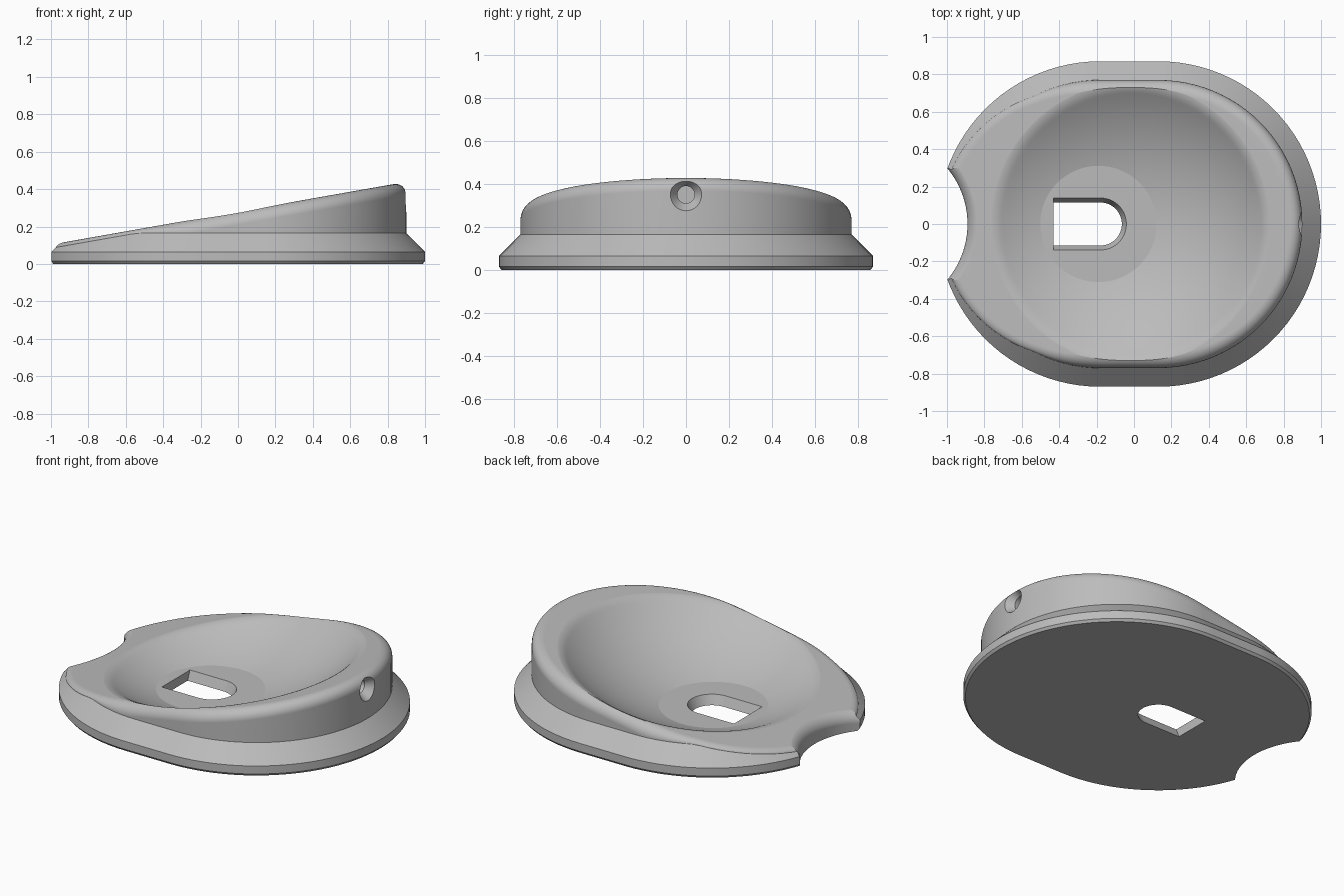
import bpy, bmesh, math
from mathutils import Matrix, Vector

if "Cube" in bpy.data.objects:
    bpy.data.objects.remove(bpy.data.objects["Cube"])

TILT = math.radians(10)
SLOPE = math.tan(TILT)
RADIUS, RIM_Z, STEP, FILLET = 0.87, 0.065, 0.1, 0.07
SEGS = 96


def top_z(x):
    return 0.28 + SLOPE * x


def loft(name, rings, matrix=Matrix(), floor=None):
    """Skin a stack of closed rings, cap both ends, optionally trim flat below floor."""
    bm = bmesh.new()
    rows = [[bm.verts.new(matrix @ Vector(p)) for p in ring] for ring in rings]
    n = len(rows[0])
    for low, high in zip(rows, rows[1:]):
        for i in range(n):
            j = (i + 1) % n
            bm.faces.new((low[i], low[j], high[j], high[i]))
    bm.faces.new(rows[0][::-1])
    bm.faces.new(rows[-1])
    bmesh.ops.remove_doubles(bm, verts=bm.verts, dist=1e-5)
    if floor is not None:
        cut = bmesh.ops.bisect_plane(bm, geom=bm.verts[:] + bm.edges[:] + bm.faces[:],
                                     plane_co=(0, 0, floor), plane_no=(0, 0, 1), clear_inner=True)
        edges = [g for g in cut["geom_cut"] if isinstance(g, bmesh.types.BMEdge)]
        bmesh.ops.contextual_create(bm, geom=edges)
    bmesh.ops.recalc_face_normals(bm, faces=bm.faces)
    mesh = bpy.data.meshes.new(name)
    bm.to_mesh(mesh)
    bm.free()
    obj = bpy.data.objects.new(name, mesh)
    bpy.context.collection.objects.link(obj)
    return obj


def lathe(name, profile, matrix, floor=None):
    turns = [2 * math.pi * i / SEGS for i in range(SEGS)]
    rings = [[(r * math.cos(t), r * math.sin(t), z) for t in turns] for r, z in profile]
    return loft(name, rings, matrix, floor)


# Body: one profile per direction around a stadium outline
def body_profile(cx, t):
    def at(d, z=None):
        x = cx + (RADIUS - d) * math.cos(t)
        return (x, (RADIUS - d) * math.sin(t), z)

    edge = STEP
    for _ in range(12):
        edge = min(STEP, top_z(at(edge)[0]) - RIM_Z - 0.02)
    drop = min(FILLET, top_z(at(edge)[0]) - RIM_Z - edge)
    width = 0.03 + 0.04 * drop / FILLET
    points = [at(0.012, 0), at(0, 0.015), at(0, RIM_Z), at(edge, RIM_Z + edge)]
    for k in range(13):
        a = math.pi / 2 * k / 12
        d = edge + width * (1 - math.cos(a))
        points.append(at(d, top_z(at(d)[0]) - drop * (1 - math.sin(a))))
    return points


half = SEGS // 2
columns = [body_profile(cx, start + math.pi * i / half)
           for cx, start in ((0.13, -math.pi / 2), (-0.18, math.pi / 2))
           for i in range(half + 1)]
body = loft("dish_body", list(zip(*columns)))

# Bowl: tilted spherical cutter with a softened rim and level floor
DEPTH, RIM = 0.98, 0.733
sphere = math.hypot(DEPTH, RIM)
last = math.asin((RIM - 0.035) / sphere)
bowl = []
for k in range(1, 31):
    a = last * k / 30
    bowl.append((sphere * math.sin(a), -sphere * math.cos(a)))
start, corner, end = Vector(bowl[-1]), Vector((RIM, -DEPTH)), Vector((RIM + 0.035, -DEPTH + 0.001))
for k in range(1, 9):
    u = k / 8
    bowl.append(tuple(start * (1 - u) ** 2 + corner * 2 * u * (1 - u) + end * u * u))
bowl.append((end.x, -0.3))
centre = Vector((-0.02, 0, top_z(-0.02))) + Vector((-math.sin(TILT), 0, math.cos(TILT))) * DEPTH
bowl_cutter = lathe("bowl_cutter", bowl,
                    Matrix.Translation(centre) @ Matrix.Rotation(-TILT, 4, "Y"), floor=0.058)

# Finger notch: cutter sheared to follow the sloping top, with a rounded lip
NOTCH_X, NOTCH_R, LIP = -1.354, 0.464, 0.06
notch = [(NOTCH_R, -0.5)]
for k in range(13):
    a = math.pi / 2 * k / 12
    notch.append((NOTCH_R + LIP * (1 - math.cos(a)), 0.001 - LIP * (1 - math.sin(a))))
notch.append((NOTCH_R + LIP, 0.4))
shear = Matrix(((1, 0, 0, NOTCH_X), (0, 1, 0, 0), (SLOPE, 0, 1, top_z(NOTCH_X)), (0, 0, 0, 1)))
notch_cutter = lathe("notch_cutter", notch, shear)

# Countersunk blind screw hole in the tall end
screw = [(0.04, 0.78), (0.04, 0.85), (0.075, 0.9), (0.075, 1.1)]
screw_cutter = lathe("screw_cutter", screw,
                     Matrix.Translation((0, 0, 0.35)) @ Matrix.Rotation(math.pi / 2, 4, "Y"))


# Tapered D-shaped drain opening
def drain_ring(z):
    w = 0.115 + 0.42 * z
    arc = [math.pi * (i / 32 - 0.5) for i in range(33)]
    return ([(-0.43, -w, z)] + [(-0.18 + w * math.cos(t), w * math.sin(t), z) for t in arc]
            + [(-0.43, w, z)])


drain_cutter = loft("drain_cutter", [drain_ring(-0.03), drain_ring(0.1)])

# Carve the body
bpy.ops.object.select_all(action="DESELECT")
bpy.context.view_layer.objects.active = body
body.select_set(True)
for cutter in (bowl_cutter, notch_cutter, screw_cutter, drain_cutter):
    cutter.hide_render = True
    mod = body.modifiers.new(cutter.name, "BOOLEAN")
    mod.operation, mod.solver, mod.object = "DIFFERENCE", "EXACT", cutter
    bpy.ops.object.modifier_apply(modifier=mod.name)
    bpy.data.objects.remove(cutter)

# Plain grey finish
grey = bpy.data.materials.new("plain grey")
grey.use_nodes = True
colour = (0.5, 0.5, 0.5, 1)
grey.diffuse_color = colour
grey.node_tree.nodes["Principled BSDF"].inputs["Base Color"].default_value = colour
body.data.materials.clear()
body.data.materials.append(grey)
for face in body.data.polygons:
    face.material_index = 0

bpy.ops.object.shade_smooth_by_angle(angle=math.radians(12))
weighted = body.modifiers.new("weighted_normals", "WEIGHTED_NORMAL")
weighted.keep_sharp = True
